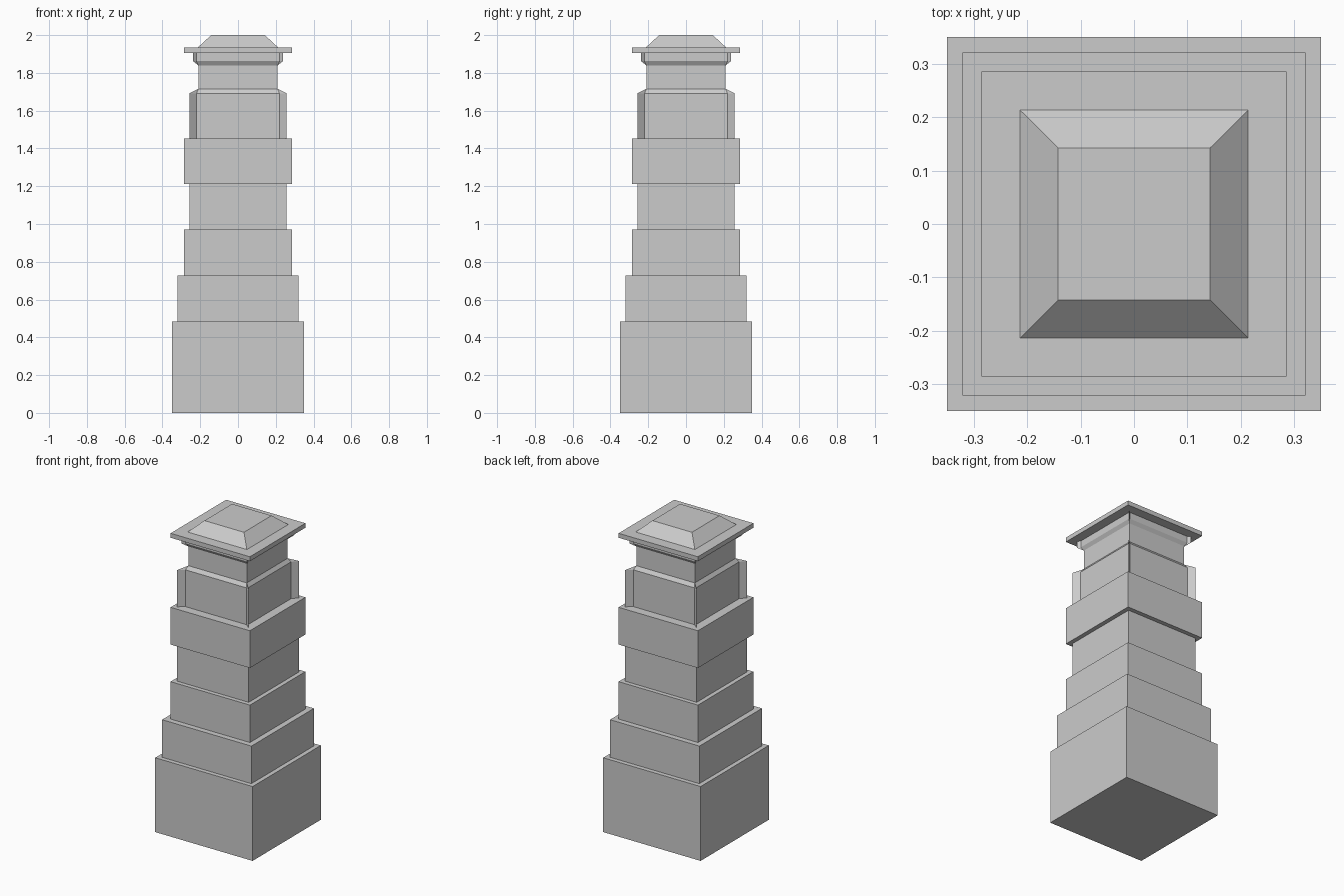
import bpy, bmesh

if "Cube" in bpy.data.objects:
    bpy.data.objects.remove(bpy.data.objects["Cube"])


def section(half, recess):
    """Square outline; with a recess each side is sunk between its corners."""
    if recess is None:
        side = [(-half, -half)]
    else:
        run = recess * 1.25
        side = [(-half, -half),
                (-half + run, -half + recess),
                (half - run, -half + recess)]
    points = []
    for _ in range(4):
        points += side
        side = [(-y, x) for x, y in side]
    return points


def loft(name, rings):
    """Closed solid through rings of (z, half width, recess)."""
    bm = bmesh.new()
    loops = [[bm.verts.new((x, y, z)) for x, y in section(h, r)]
             for z, h, r in rings]
    n = len(loops[0])
    for low, high in zip(loops, loops[1:]):
        for i in range(n):
            j = (i + 1) % n
            bm.faces.new((low[i], low[j], high[j], high[i]))
    bm.faces.new(loops[0][::-1])
    bm.faces.new(loops[-1])
    bmesh.ops.recalc_face_normals(bm, faces=bm.faces)
    mesh = bpy.data.meshes.new(name)
    bm.to_mesh(mesh)
    bm.free()
    obj = bpy.data.objects.new(name, mesh)
    bpy.context.collection.objects.link(obj)
    return obj


# Plain stacked blocks: bottom, top, half width
blocks = {
    "base_block": (0.0, 0.483, 0.35),
    "lower_tier": (0.483, 0.727, 0.321),
    "middle_tier": (0.727, 0.97, 0.285),
    "waist": (0.97, 1.211, 0.257),
    "band": (1.211, 1.453, 0.285),
    "neck": (1.70, 1.905, 0.21),
}
for name, (bottom, top, half) in blocks.items():
    loft(name, [(bottom, half, None), (top, half, None)])

# Upper tier with sunken sides and a sloped shoulder
loft("upper_tier", [(1.453, 0.257, 0.03), (1.692, 0.257, 0.03),
                    (1.715, 0.21, 0.0)])

# Flared moulding under the cap
loft("moulding", [(1.84, 0.21, 0.0), (1.862, 0.238, 0.014),
                  (1.90, 0.238, 0.014), (1.905, 0.238, 0.014)])

# Cap slab and tapered top
loft("cap_slab", [(1.905, 0.285, None), (1.934, 0.285, None)])
loft("cap_top", [(1.934, 0.213, None), (2.0, 0.142, None)])
